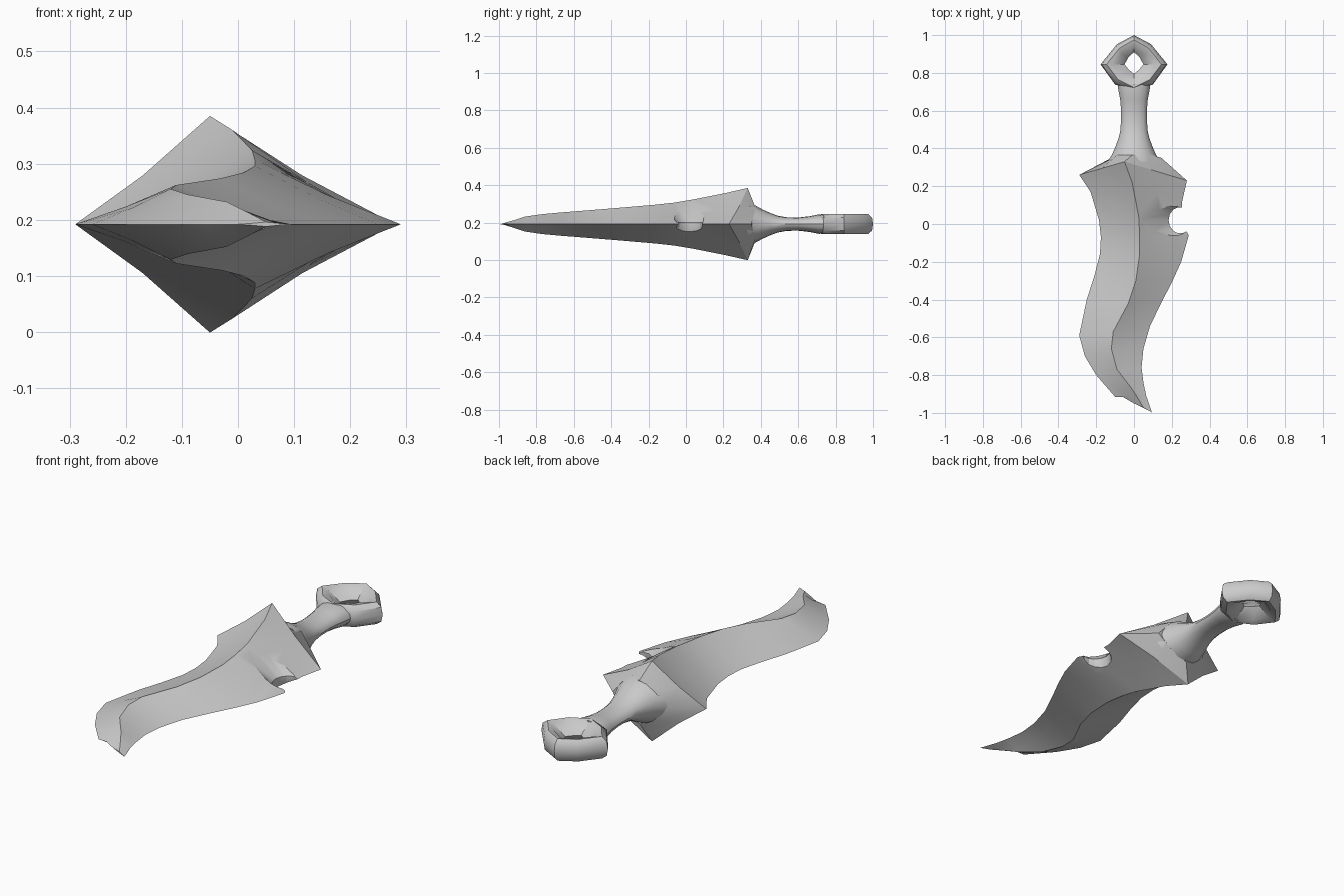
import bpy, bmesh, math

if "Cube" in bpy.data.objects:
    bpy.data.objects.remove(bpy.data.objects["Cube"])

Z = 0.192  # height of the blade's mid plane


def finish(name, bm, angle=35):
    bmesh.ops.remove_doubles(bm, verts=bm.verts, dist=1e-5)
    bmesh.ops.recalc_face_normals(bm, faces=bm.faces)
    me = bpy.data.meshes.new(name)
    bm.to_mesh(me)
    bm.free()
    ob = bpy.data.objects.new(name, me)
    bpy.context.collection.objects.link(ob)
    if angle:
        smooth(ob, angle)
    return ob


def smooth(ob, angle):
    bpy.ops.object.select_all(action='DESELECT')
    ob.select_set(True)
    bpy.context.view_layer.objects.active = ob
    bpy.ops.object.shade_smooth_by_angle(angle=math.radians(angle))


def loft(name, rings, angle=35, cap=True, closed=False):
    bm = bmesh.new()
    vs = [[bm.verts.new(p) for p in r] for r in rings]
    pairs = list(zip(vs, vs[1:])) + ([(vs[-1], vs[0])] if closed else [])
    for a, b in pairs:
        n = len(a)
        for i in range(n):
            j = (i + 1) % n
            bm.faces.new((a[i], a[j], b[j], b[i]))
    if cap:
        bm.faces.new(vs[0])
        bm.faces.new(vs[-1])
    return finish(name, bm, angle)


def ellipse(cx, cy, rx, ry, n):
    return [(cx + rx * math.cos(2 * math.pi * i / n),
             cy + ry * math.sin(2 * math.pi * i / n)) for i in range(n)]


# Blade stations: left edge x,y / ridge x,y,height / right edge x,y
stations = [
    (-.29, .26, -.05, .33, .193, .28, .23),
    (-.23, .17, -.01, .22, .168, .255, .12),
    (-.185, .02, .025, .04, .132, .255, .0),
    (-.175, -.07, .03, -.06, .115, .29, -.06),
    (-.18, -.16, .03, -.16, .104, .25, -.2),
    (-.21, -.275, .01, -.3, .092, .2, -.31),
    (-.25, -.4, -.03, -.42, .082, .148, -.41),
    (-.29, -.59, -.11, -.57, .070, .085, -.54),
    (-.26, -.7, -.12, -.66, .063, .05, -.66),
    (-.2, -.8, -.09, -.77, .053, .04, -.76),
    (-.1, -.915, -.02, -.86, .04, .05, -.84),
    (-.06, -.915, .01, -.905, .025, .065, -.91),
    (0, -.95, .05, -.972, .004, .095, -.998),
]


def blade_ring(s):
    lx, ly, tx, ty, h, rx, ry = s
    ml = ((lx + tx) / 2, (ly + ty) / 2)
    mr = ((rx + tx) / 2, (ry + ty) / 2)
    m = h * .45
    return [(lx, ly, Z), (*ml, Z + m), (tx, ty, Z + h), (*mr, Z + m),
            (rx, ry, Z), (*mr, Z - m), (tx, ty, Z - h), (*ml, Z - m)]


# Guard back closes from the blade root down to the grip
back = [(-.13, .34, Z), (-.09, .365, Z + .07), (-.01, .365, Z + .105), (.08, .37, Z + .075),
        (.145, .35, Z), (.08, .37, Z - .075), (-.01, .365, Z - .105), (-.09, .365, Z - .07)]
blade = loft("blade_and_guard", [back] + [blade_ring(s) for s in stations], angle=None)

# Scooped notch in the right edge, wide above and narrow below
cut = [(.42, .33, .25), (.20, .062, .07), (.18, .062, .07), (.12, .075, .095), (-.02, .11, .13)]
cutter = loft("notch_cutter", [[(x, y, z) for x, y in ellipse(.245, .02, rx, ry, 14)]
                               for z, rx, ry in cut], angle=None)
cutter.hide_render = True
mod = blade.modifiers.new("notch", 'BOOLEAN')
mod.operation = 'DIFFERENCE'
mod.solver = 'EXACT'
mod.object = cutter
bpy.context.view_layer.objects.active = blade
bpy.ops.object.modifier_apply(modifier=mod.name)
bpy.data.objects.remove(cutter)
smooth(blade, 25)

# Waisted grip: y, half width, half thickness
grip = [(.33, .14, .105), (.37, .115, .10), (.41, .098, .078), (.45, .083, .06), (.49, .073, .045),
        (.54, .069, .036), (.60, .068, .035), (.66, .073, .042), (.71, .083, .052), (.74, .085, .05)]
loft("grip", [[(x, y, z) for x, z in ellipse(0, Z, w, t, 16)] for y, w, t in grip])

# Diamond ring pommel: right half of each loop, mirrored, with its height
loops = [
    ([(0, .91), (.03, .882), (.05, .845), (.028, .818), (0, .795)], 0),
    ([(0, .95), (.065, .905), (.115, .845), (.06, .79), (0, .735)], .046),
    ([(0, .975), (.078, .93), (.145, .845), (.085, .765), (0, .722)], .053),
    ([(0, .995), (.087, .947), (.17, .845), (.098, .742), (0, .715)], .034),
    ([(0, 1.0), (.09, .952), (.177, .845), (.1, .738), (0, .712)], 0),
]


def pommel_loop(half, h):
    full = half + [(-x, y) for x, y in half[-2:0:-1]]
    return [(x, y, Z + h) for x, y in full]


order = loops + [(p, -h) for p, h in loops[-2:0:-1]]
loft("pommel_ring", [pommel_loop(p, h) for p, h in order], cap=False, closed=True, angle=40)
